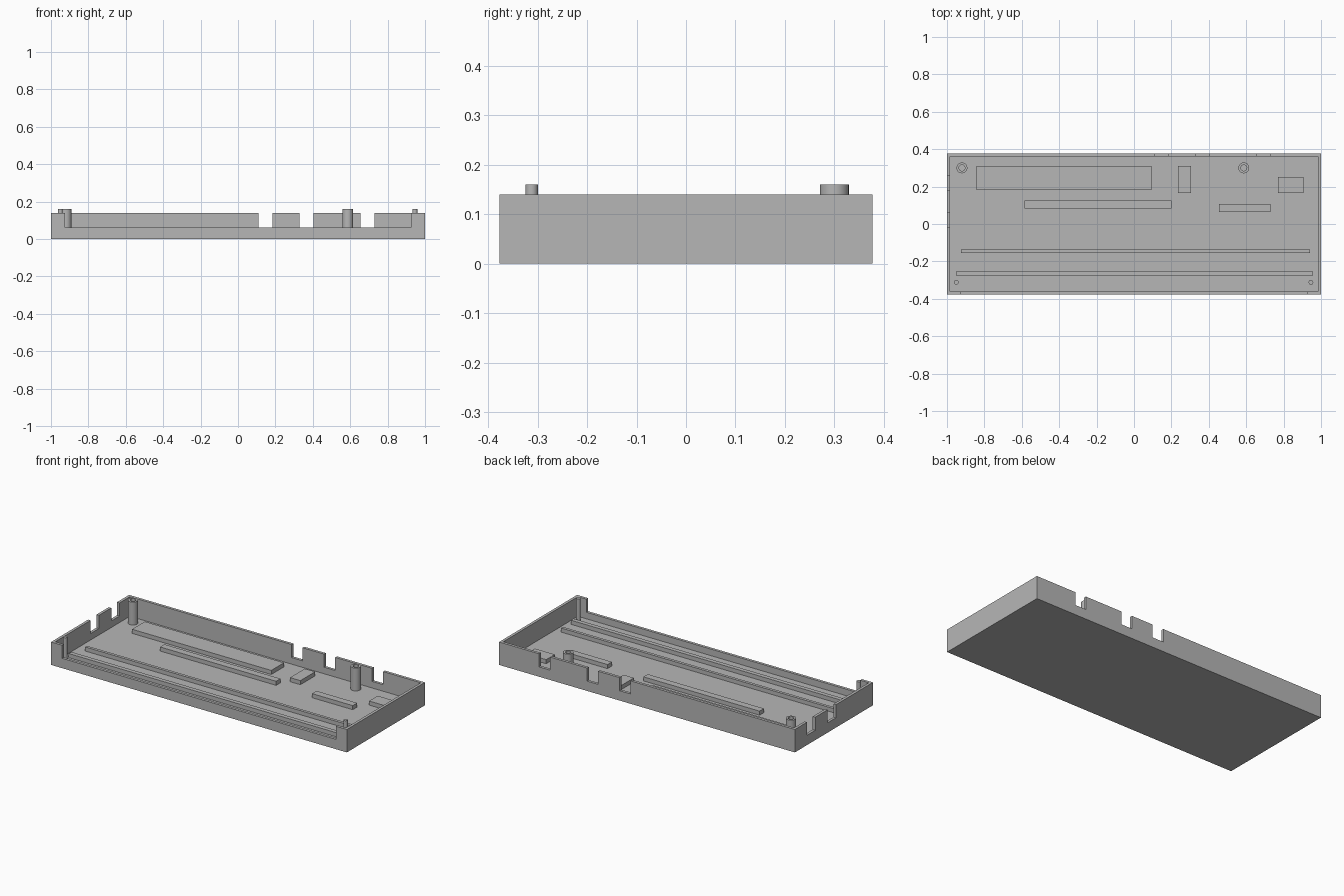
import bpy, bmesh, math
from mathutils import Matrix, Vector

if "Cube" in bpy.data.objects:
    bpy.data.objects.remove(bpy.data.objects["Cube"], do_unlink=True)

HX, HY, TOP = 1.0, 0.377, 0.14      # half length, half depth, wall height
WALL, FLOOR, SILL = 0.017, 0.02, 0.06
BLOCK_TOP, POST_TOP = 0.045, 0.16

grey = bpy.data.materials.new("plastic grey")
grey.use_nodes = True
grey.diffuse_color = (0.47, 0.47, 0.47, 1)
grey.node_tree.nodes["Principled BSDF"].inputs["Base Color"].default_value = grey.diffuse_color


def make(name, bm):
    bmesh.ops.recalc_face_normals(bm, faces=bm.faces)
    mesh = bpy.data.meshes.new(name)
    bm.to_mesh(mesh)
    bm.free()
    mesh.materials.append(grey)
    obj = bpy.data.objects.new(name, mesh)
    bpy.context.collection.objects.link(obj)
    return obj


def box(name, x, y, z):
    bm = bmesh.new()
    size = (x[1] - x[0], y[1] - y[0], z[1] - z[0])
    mid = Vector((sum(x) / 2, sum(y) / 2, sum(z) / 2))
    bmesh.ops.create_cube(bm, size=1, matrix=Matrix.Translation(mid) @ Matrix.Diagonal((*size, 1)))
    return make(name, bm)


def lathe(name, x, y, profile, steps=32):
    """Spin a profile of (radius, height) points about a vertical axis."""
    bm = bmesh.new()
    verts = [bm.verts.new((r, 0, z)) for r, z in profile]
    edges = [bm.edges.new(pair) for pair in zip(verts, verts[1:])]
    bmesh.ops.spin(bm, geom=verts + edges, cent=(0, 0, 0), axis=(0, 0, 1),
                   angle=math.tau, steps=steps)
    bmesh.ops.remove_doubles(bm, verts=bm.verts, dist=1e-5)
    obj = make(name, bm)
    obj.location = (x, y, 0)
    activate(obj)
    bpy.ops.object.shade_smooth_by_angle(angle=math.radians(35))
    return obj


def activate(obj):
    bpy.ops.object.select_all(action='DESELECT')
    obj.select_set(True)
    bpy.context.view_layer.objects.active = obj


def cut(target, x, y, z):
    cutter = box("cutter", x, y, z)
    cutter.hide_render = True
    mod = target.modifiers.new("cut", 'BOOLEAN')
    mod.operation, mod.solver, mod.object = 'DIFFERENCE', 'EXACT', cutter
    activate(target)
    bpy.ops.object.modifier_apply(modifier=mod.name)
    bpy.data.objects.remove(cutter, do_unlink=True)


# Open tray with hollow interior
tray = box("tray", (-HX, HX), (-HY, HY), (0, TOP))
cut(tray, (-HX + WALL, HX - WALL), (-HY + WALL, HY - WALL), (FLOOR, 0.3))

# Notches: wide opening in the front wall, ports in the back and right walls
notch_z = (SILL, 0.3)
cut(tray, (-0.925, 0.925), (-HY - 0.05, -HY + 0.03), notch_z)
for x in (0.11, 0.33, 0.655):
    cut(tray, (x, x + 0.075), (HY - 0.03, HY + 0.05), notch_z)
for y in (-0.02, 0.18):
    cut(tray, (-HX - 0.05, -HX + 0.03), (y, y + 0.08), notch_z)

# Raised blocks and rails on the floor
blocks = {
    "long_block": ((-0.845, 0.096), (0.184, 0.307)),
    "middle_bar": ((-0.585, 0.20), (0.083, 0.125)),
    "short_bar": ((0.455, 0.73), (0.065, 0.108)),
    "upright_block": ((0.235, 0.305), (0.167, 0.31)),
    "corner_block": ((0.77, 0.905), (0.167, 0.25)),
    "inner_rail": ((-0.925, 0.94), (-0.155, -0.137)),
    "outer_rail": ((-0.95, 0.955), (-0.278, -0.252)),
}
for name, (x, y) in blocks.items():
    box(name, x, y, (FLOOR - 0.005, BLOCK_TOP))

# Hollow screw posts
for name, x in (("right_post", -0.92), ("left_post", 0.587)):
    lathe(name, x, 0.30, [(0.029, FLOOR), (0.029, POST_TOP), (0.016, POST_TOP), (0.016, FLOOR)])

# Solid locating pins in the front corners
for name, x in (("right_pin", -0.95), ("left_pin", 0.946)):
    lathe(name, x, -0.312, [(0.0125, FLOOR), (0.0125, POST_TOP), (0, POST_TOP)])
